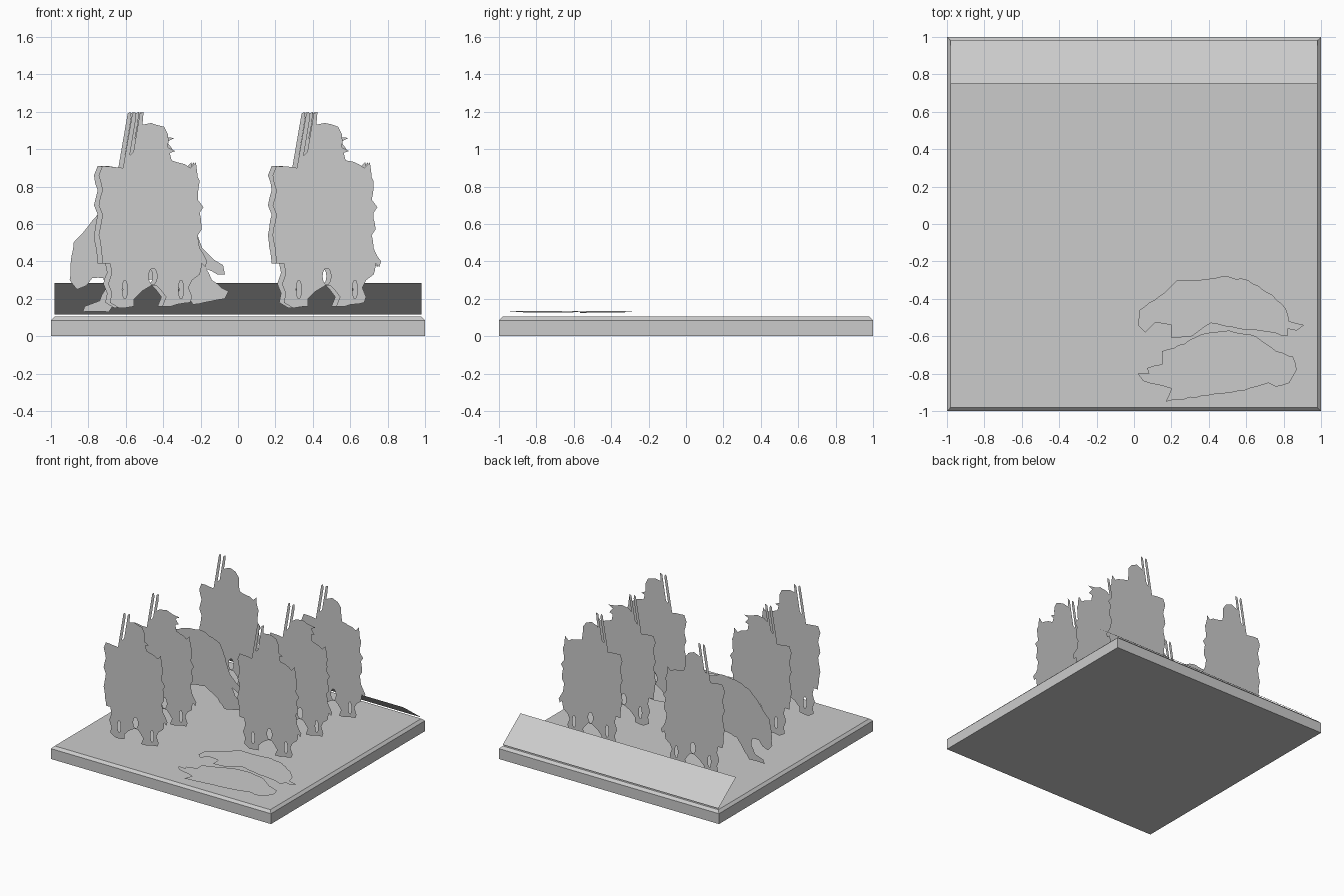
import bpy
import bmesh
import math
import random
from mathutils import Vector
from mathutils.geometry import tessellate_polygon

random.seed(4)

cube = bpy.data.objects.get("Cube")
if cube:
    bpy.data.objects.remove(cube, do_unlink=True)

grey = bpy.data.materials.new("plain grey")
grey.use_nodes = True
grey.diffuse_color = (0.6, 0.6, 0.6, 1)
shader = next(n for n in grey.node_tree.nodes if n.type == "BSDF_PRINCIPLED")
shader.inputs["Base Color"].default_value = grey.diffuse_color


def finish(name, bm):
    """Turn a bmesh into a grey object in the scene."""
    mesh = bpy.data.meshes.new(name)
    bm.to_mesh(mesh)
    bm.free()
    mesh.materials.append(grey)
    obj = bpy.data.objects.new(name, mesh)
    bpy.context.collection.objects.link(obj)
    return obj


def ragged(outline, amount=0.4):
    """Split each long edge of an outline and nudge the new points."""
    result = []
    for i, point in enumerate(outline):
        a = Vector(point)
        b = Vector(outline[(i + 1) % len(outline)])
        result.append(a)
        steps = int((b - a).length // 3)
        for k in range(1, steps):
            nudge = Vector((random.uniform(-amount, amount),
                            random.uniform(-amount, amount)))
            result.append(a.lerp(b, k / steps) + nudge)
    return result


def lens(x, y, half_width, half_height, sides=10):
    """Oval hole outline."""
    turns = [math.tau * i / sides for i in range(sides)]
    return [Vector((x + half_width * math.cos(t), y + half_height * math.sin(t)))
            for t in turns]


def add_sheet(bm, loops, place, facing):
    """Fill an outline with holes; place maps flat hundredths into space."""
    flat = [[Vector((p[0], p[1], 0)) for p in loop] for loop in loops]
    verts = [bm.verts.new(place(p.x / 100, p.y / 100)) for loop in flat for p in loop]
    for tri in tessellate_polygon(flat):
        face = bm.faces.new([verts[i] for i in tri])
        face.normal_update()
        if face.normal.dot(facing) < 0:
            face.normal_flip()


def upright(x, y):
    return lambda u, v: (x + u, y, v)


FRONT, UP = Vector((0, -1, 0)), Vector((0, 0, 1))

# Square base with a chamfered upper rim
bm = bmesh.new()
bmesh.ops.create_cube(bm, size=1)
for v in bm.verts:
    v.co = (v.co.x * 2, v.co.y * 2, 0.105 * (v.co.z + 0.5))
rim = [e for e in bm.edges if all(v.co.z > 0.1 for v in e.verts)]
bmesh.ops.bevel(bm, geom=rim, offset=0.02, segments=1, affect="EDGES")
finish("base", bm)

# Sloping strip along the back edge
bm = bmesh.new()
strip = [bm.verts.new(p) for p in
         ((0.98, 0.98, 0.115), (-0.98, 0.98, 0.115),
          (-0.98, 0.75, 0.285), (0.98, 0.75, 0.285))]
bm.faces.new(strip)
bm.normal_update()
finish("back_strip", bm)

# Rider heads by row: tall hood, shaggy hair, round helmet
heads = [
    [(-12, 96), (-9, 99), (-7, 105), (-5, 113), (0, 114), (7, 112), (9, 108),
     (9, 101), (13, 99), (10, 98), (11, 94)],
    [(-12, 96), (-9, 100), (-7, 105), (-3, 108), (3, 109), (8, 107), (15, 106),
     (11, 104), (14, 100), (11, 99), (12, 94)],
    [(-12, 96), (-8, 100), (-8, 105), (-5, 109), (0, 111), (5, 109), (8, 105),
     (8, 101), (9, 94)]]

# Rider body: right side, feet, then left side
body = [
    (18, 92), (21, 90), (24, 93), (25, 85), (26, 83), (25, 73),
    (28, 69), (26, 66), (27, 57), (25, 54), (26, 47), (30, 40), (29, 37),
    (27, 39), (26, 33), (22, 30), (20, 26), (22, 21), (21, 18), (14, 17),
    (11, 16), (6, 16), (8, 21), (5, 25), (3, 27), (0, 27), (-5, 24), (-9, 20),
    (-9, 16), (-17, 15), (-22, 18), (-21, 23), (-23, 28), (-21, 34),
    (-22, 39), (-26, 39), (-28, 54), (-26, 65), (-28, 70), (-26, 78),
    (-28, 86), (-26, 91), (-15, 90)]
leg_gaps = [lens(1, 32, 2.3, 4.5), lens(-14, 25, 1.4, 5), lens(16, 25, 1.4, 5)]
spears = [
    [(-10, 119), (-8.5, 120), (-8, 117), (-12.5, 90), (-15, 90)],
    [(-6, 119), (-4, 120), (-4.5, 114), (-7, 101), (-9.5, 98)]]

# Riders in two files: file centre, then (row number, y) of each rider
files = {"right": (-0.465, ((0, -0.68), (1, -0.27), (2, 0.575))),
         "left": (0.465, ((0, -0.27), (1, 0.165), (2, 0.575)))}
row_shift = (0, -0.025, -0.01)
for side, (x, rows) in files.items():
    for row, y in rows:
        place = upright(x + row_shift[row], y)
        bm = bmesh.new()
        add_sheet(bm, [ragged(heads[row] + body)] + leg_gaps, place, FRONT)
        for spear in spears:
            add_sheet(bm, [spear], place, FRONT)
        finish(f"{side}_rider_{row + 1}", bm)

# Stooping mount with a lowered head, third in the right file
mount = ragged([
    (-90, 30), (-89, 43), (-88, 50), (-80, 59), (-75, 65), (-68, 71),
    (-56, 75), (-44, 76), (-28, 70), (-23, 59), (-19, 47), (-13, 41),
    (-8, 38), (-7, 33), (-11, 33), (-17, 36), (-14, 30), (-9, 26),
    (-5, 24), (-7, 20), (-18, 18), (-24, 17), (-30, 24), (-42, 31),
    (-58, 28), (-65, 18), (-69, 13), (-83, 13), (-82, 16), (-74, 19),
    (-71, 25), (-72, 31), (-78, 31), (-81, 27), (-86, 25)])
bm = bmesh.new()
add_sheet(bm, [mount], upright(0, 0.165), FRONT)
finish("stooping_mount", bm)

# Two fallen shapes lying just above the base
fallen = {
    "rear_fallen_shape": [
        (2, -54), (3, -46), (16, -37), (23, -30), (35, -30), (47, -28),
        (61, -30), (74, -38), (81, -45), (83, -52), (91, -54), (87, -57),
        (82, -56), (82, -60), (67, -57), (56, -56), (41, -53), (35, -57),
        (31, -60), (20, -61), (20, -54), (11, -53), (6, -58)],
    "front_fallen_shape": [
        (2, -80), (8, -80), (7, -77), (15, -75), (15, -68), (27, -64),
        (36, -59), (51, -57), (65, -60), (76, -68), (85, -71), (87, -78),
        (83, -85), (76, -87), (72, -85), (59, -89), (43, -91), (17, -95),
        (20, -88), (13, -86), (5, -84)]}
for name, outline in fallen.items():
    bm = bmesh.new()
    add_sheet(bm, [ragged(outline)], lambda u, v: (u, v, 0.136 - 0.012 * u), UP)
    finish(name, bm)
